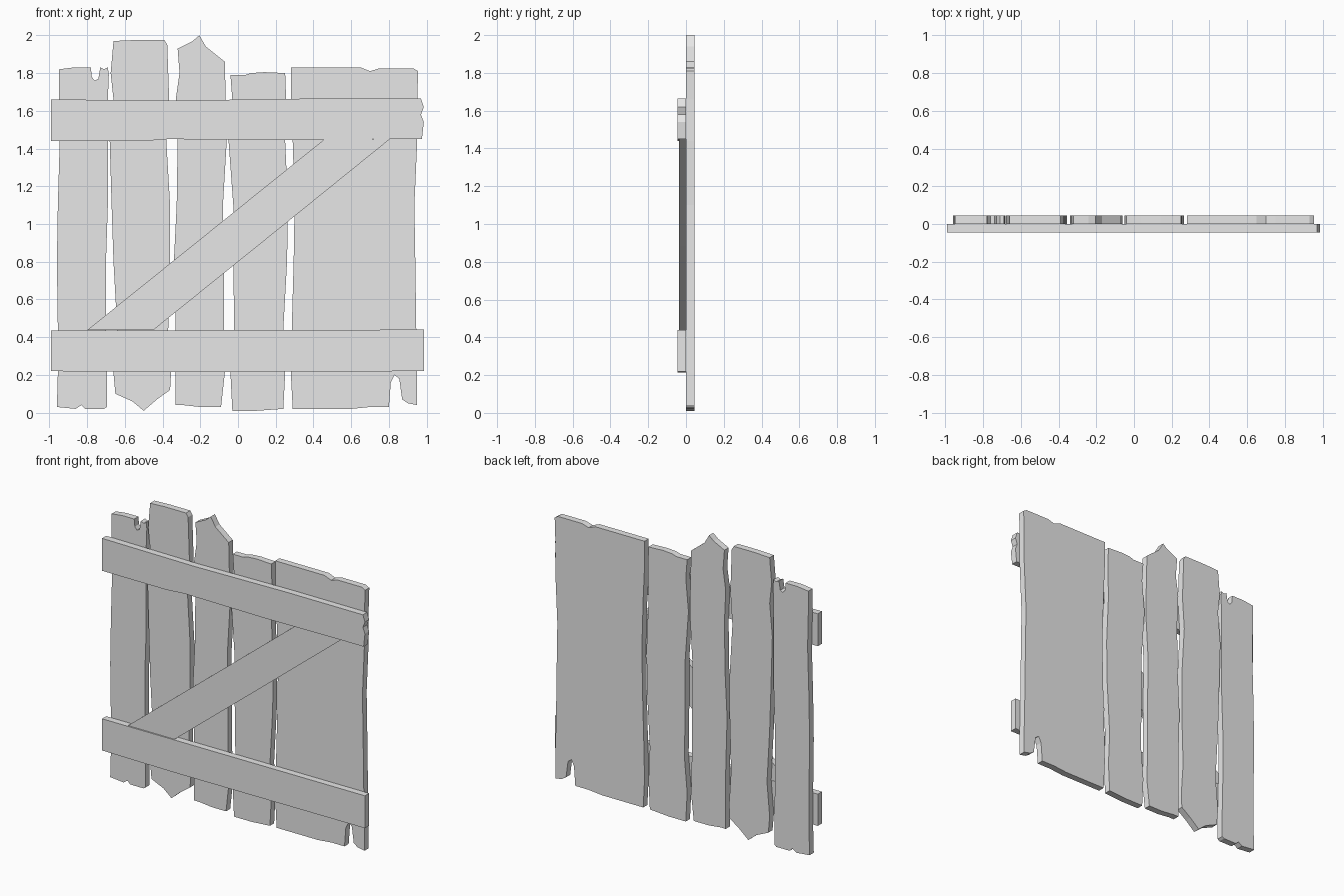
import bpy
import bmesh
from mathutils import Vector

default_cube = bpy.data.objects.get("Cube")
if default_cube:
    bpy.data.objects.remove(default_cube, do_unlink=True)

# One plain grey for the whole gate
grey = bpy.data.materials.new("plain_grey")
grey.use_nodes = True
grey_colour = (0.8, 0.8, 0.8, 1.0)
grey.diffuse_color = grey_colour
grey.node_tree.nodes["Principled BSDF"].inputs["Base Color"].default_value = grey_colour

UNIT = 0.01           # outlines are written in hundredths
BOARD = 0.045         # thickness of planks and rails
BRACE = 0.038         # the diagonal is a little thinner
SIDE_HEIGHTS = (166, 144, 110, 80, 44, 21)


def board(name, outline, front, back):
    """Extrude a flat outline (x, z) from the front depth to the back depth."""
    bm = bmesh.new()
    corners = [bm.verts.new((x * UNIT, front, z * UNIT)) for x, z in outline]
    face = bm.faces.new(corners)
    extruded = bmesh.ops.extrude_face_region(bm, geom=[face], use_keep_orig=True)
    moved = [item for item in extruded["geom"] if isinstance(item, bmesh.types.BMVert)]
    bmesh.ops.translate(bm, verts=moved, vec=Vector((0, back - front, 0)))
    bmesh.ops.recalc_face_normals(bm, faces=bm.faces)
    mesh = bpy.data.meshes.new(name)
    bm.to_mesh(mesh)
    bm.free()
    mesh.materials.append(grey)
    obj = bpy.data.objects.new(name, mesh)
    bpy.context.scene.collection.objects.link(obj)
    return obj


def plank(name, top, right, bottom, left):
    """Upright plank: broken ends as points, wavy sides as x at fixed heights."""
    right_side = list(zip(right, SIDE_HEIGHTS))
    left_side = list(zip(left, SIDE_HEIGHTS))
    outline = top + right_side + bottom + left_side[::-1]
    return board(name, outline, front=0.0, back=BOARD)


# Upright planks, from the model's right to its left
plank("plank_notched_top",
      top=[(-95, 182), (-87, 183), (-78, 183), (-77.5, 178), (-76, 176), (-74, 177),
           (-73, 183), (-71, 182), (-69, 183), (-68.5, 179)],
      right=(-69, -69, -69, -70, -70, -69.5),
      bottom=[(-69.5, 3), (-71, 2), (-81, 2), (-83, 4), (-86, 2), (-96, 3)],
      left=(-95, -94.5, -95.5, -96, -95.5, -95.5))

plank("plank_tall",
      top=[(-67.5, 180), (-66, 197), (-55, 197.5), (-39, 197.5), (-37.5, 195)],
      right=(-36.5, -38, -36, -36, -37, -35.5),
      bottom=[(-36, 12), (-43, 7), (-50, 1), (-56, 6), (-65, 10)],
      left=(-66, -68, -67, -66, -64, -66))

plank("plank_pointed_top",
      top=[(-31, 180), (-32, 193), (-24, 197), (-20.5, 200), (-17, 194), (-7, 186)],
      right=(-6.5, -6, -8, -7.5, -7.5, -7),
      bottom=[(-9, 3), (-20, 3), (-29, 4), (-33, 4)],
      left=(-33, -32, -32.5, -34, -33, -33))

plank("plank_short",
      top=[(-4, 179), (4, 179), (7, 180), (14, 180.5), (25, 180)],
      right=(25.5, 25, 26.5, 26, 24, 25),
      bottom=[(24, 2), (10, 1), (-3, 1)],
      left=(-3, -5, -2.5, -2.5, -2, -4))

plank("plank_wide",
      top=[(28, 183), (65, 183), (70, 181), (75, 182.5), (93, 182.5), (95.5, 181)],
      right=(95, 95, 93.5, 94, 94.5, 95),
      bottom=[(95, 4), (90, 5), (87, 7), (85.5, 18), (83, 20), (81, 16), (80, 3),
              (70, 3), (60, 2), (29, 2)],
      left=(28, 29, 30, 29.5, 28.5, 28))

# Horizontal rails on the front
board("top_rail",
      [(-99, 166), (-30, 165.5), (40, 166.5), (97, 166.5), (98.5, 162), (97, 158),
       (98.5, 154), (97.5, 145), (80, 145), (20, 144.5), (-37, 145), (-50, 144), (-99, 144)],
      front=-BOARD, back=0.0)
board("bottom_rail",
      [(-99, 43.5), (98.5, 44), (98.5, 22), (-45, 21.5), (-99, 22)],
      front=-BOARD, back=0.0)

# Diagonal brace between the rails
board("diagonal_brace",
      [(-80, 43.7), (-45, 43.7), (10, 88), (80.5, 145), (45.5, 144.7), (-10, 100)],
      front=-BRACE, back=0.0)
